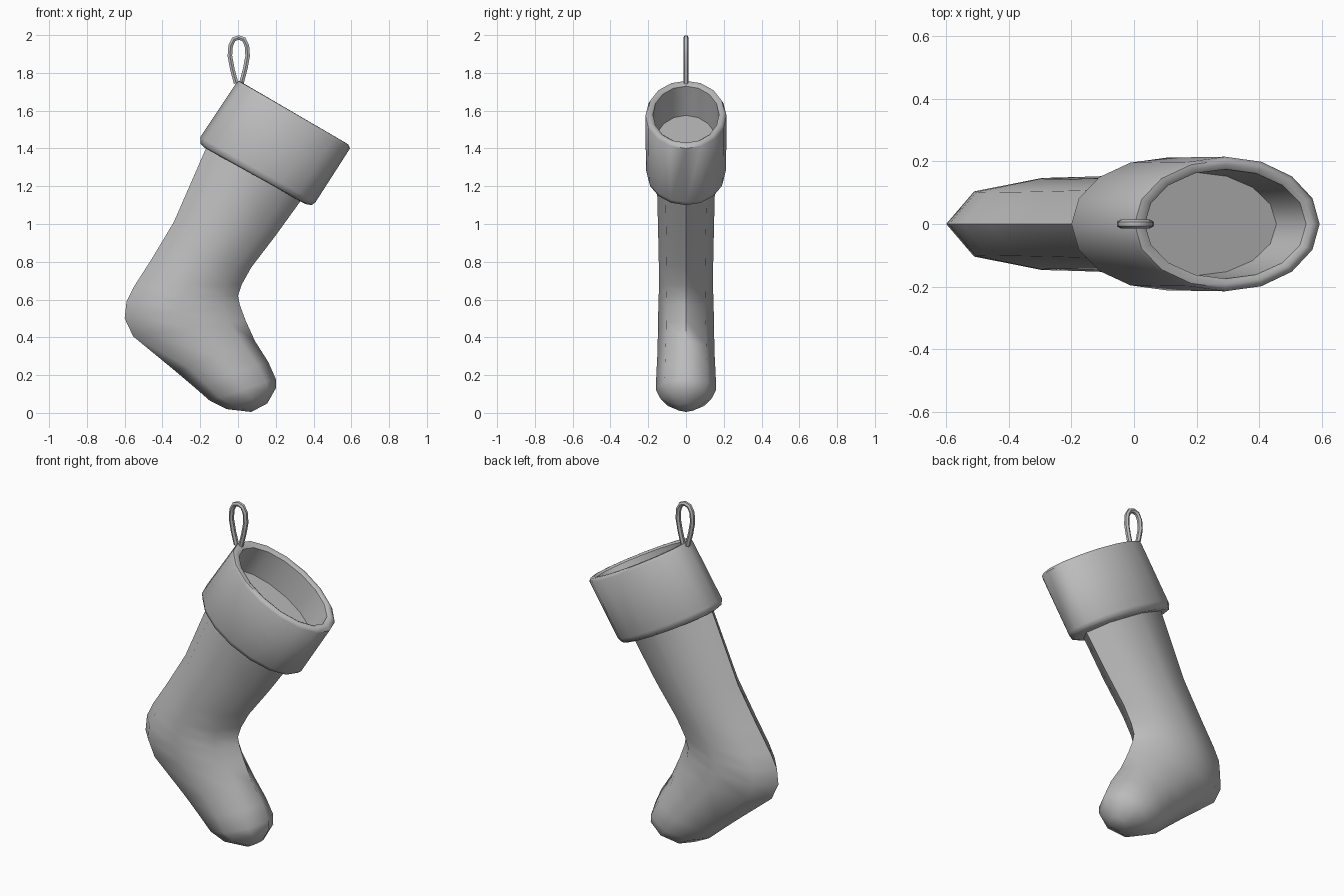
import bpy, bmesh
from math import sin, cos, tau, radians
from mathutils import Vector

cube = bpy.data.objects.get("Cube")
if cube:
    bpy.data.objects.remove(cube, do_unlink=True)

# One plain grey for the whole stocking
grey = bpy.data.materials.new("plain_grey")
grey.use_nodes = True
colour = (0.5, 0.5, 0.5, 1)
grey.diffuse_color = colour
grey.node_tree.nodes["Principled BSDF"].inputs["Base Color"].default_value = colour


def finish(obj, angle):
    obj.data.materials.append(grey)
    bpy.ops.object.select_all(action="DESELECT")
    obj.select_set(True)
    bpy.context.view_layer.objects.active = obj
    bpy.ops.object.shade_smooth_by_angle(angle=radians(angle))


def loft(name, sections, sides, angle):
    """Skin elliptical rings; each is (left x, left z, right x, right z, half depth)."""
    bm = bmesh.new()
    rings = []
    for x0, z0, x1, z1, depth in sections:
        left, right = Vector((x0, 0, z0)), Vector((x1, 0, z1))
        mid, half = (left + right) / 2, (right - left) / 2
        rings.append([bm.verts.new(mid + half * cos(tau * i / sides)
                                   + Vector((0, depth * sin(tau * i / sides), 0)))
                      for i in range(sides)])
    for a, b in zip(rings, rings[1:]):
        for i in range(sides):
            j = (i + 1) % sides
            bm.faces.new((a[i], a[j], b[j], b[i]))
    bm.faces.new(rings[0])
    bm.faces.new(rings[-1])
    bmesh.ops.recalc_face_normals(bm, faces=bm.faces)
    mesh = bpy.data.meshes.new(name)
    bm.to_mesh(mesh)
    bm.free()
    obj = bpy.data.objects.new(name, mesh)
    bpy.context.collection.objects.link(obj)
    finish(obj, angle)


# Leg, heel and foot, from under the cuff down to the toe
loft("stocking_body", [
    (-0.12, 1.48, 0.38, 1.19, 0.16),
    (-0.17, 1.40, 0.33, 1.12, 0.155),
    (-0.34, 1.01, 0.20, 0.94, 0.148),
    (-0.46, 0.81, 0.07, 0.77, 0.144),
    (-0.55, 0.67, 0.02, 0.68, 0.143),
    (-0.59, 0.59, 0.00, 0.62, 0.145),
    (-0.60, 0.50, 0.01, 0.57, 0.147),
    (-0.555, 0.405, 0.04, 0.49, 0.148),
    (-0.33, 0.22, 0.09, 0.38, 0.152),
    (-0.23, 0.135, 0.16, 0.27, 0.157),
    (-0.15, 0.065, 0.20, 0.18, 0.16),
    (-0.06, 0.02, 0.20, 0.13, 0.135),
    (0.07, 0.005, 0.155, 0.05, 0.05),
], 8, 60)

# Folded cuff: underside, outer wall, rounded rim, inner wall and floor
loft("cuff", [
    (-0.15, 1.395, 0.32, 1.125, 0.15),
    (-0.18, 1.405, 0.36, 1.105, 0.185),
    (-0.198, 1.425, 0.39, 1.10, 0.205),
    (-0.20, 1.46, 0.41, 1.115, 0.212),
    (-0.01, 1.745, 0.593, 1.40, 0.215),
    (0.002, 1.758, 0.585, 1.42, 0.205),
    (0.02, 1.75, 0.57, 1.43, 0.19),
    (0.035, 1.73, 0.55, 1.43, 0.175),
    (-0.06, 1.575, 0.455, 1.28, 0.165),
], 16, 50)

# Hanging loop: a teardrop tube whose ends sink into the rim
right_side = [(0.014, 1.745), (0.034, 1.82), (0.047, 1.89), (0.043, 1.945), (0.026, 1.978)]
path = [(-x, z) for x, z in right_side] + [(0, 1.987)] + right_side[::-1]
curve = bpy.data.curves.new("hanging_loop", "CURVE")
curve.dimensions = "3D"
curve.bevel_depth = 0.014
curve.bevel_resolution = 1
curve.use_fill_caps = True
spline = curve.splines.new("POLY")
spline.points.add(len(path) - 1)
for point, (x, z) in zip(spline.points, path):
    point.co = (x + 0.004, 0, z, 1)
loop = bpy.data.objects.new("hanging_loop", curve)
bpy.context.collection.objects.link(loop)
bpy.ops.object.select_all(action="DESELECT")
loop.select_set(True)
bpy.context.view_layer.objects.active = loop
bpy.ops.object.convert(target="MESH")
finish(bpy.context.object, 50)
